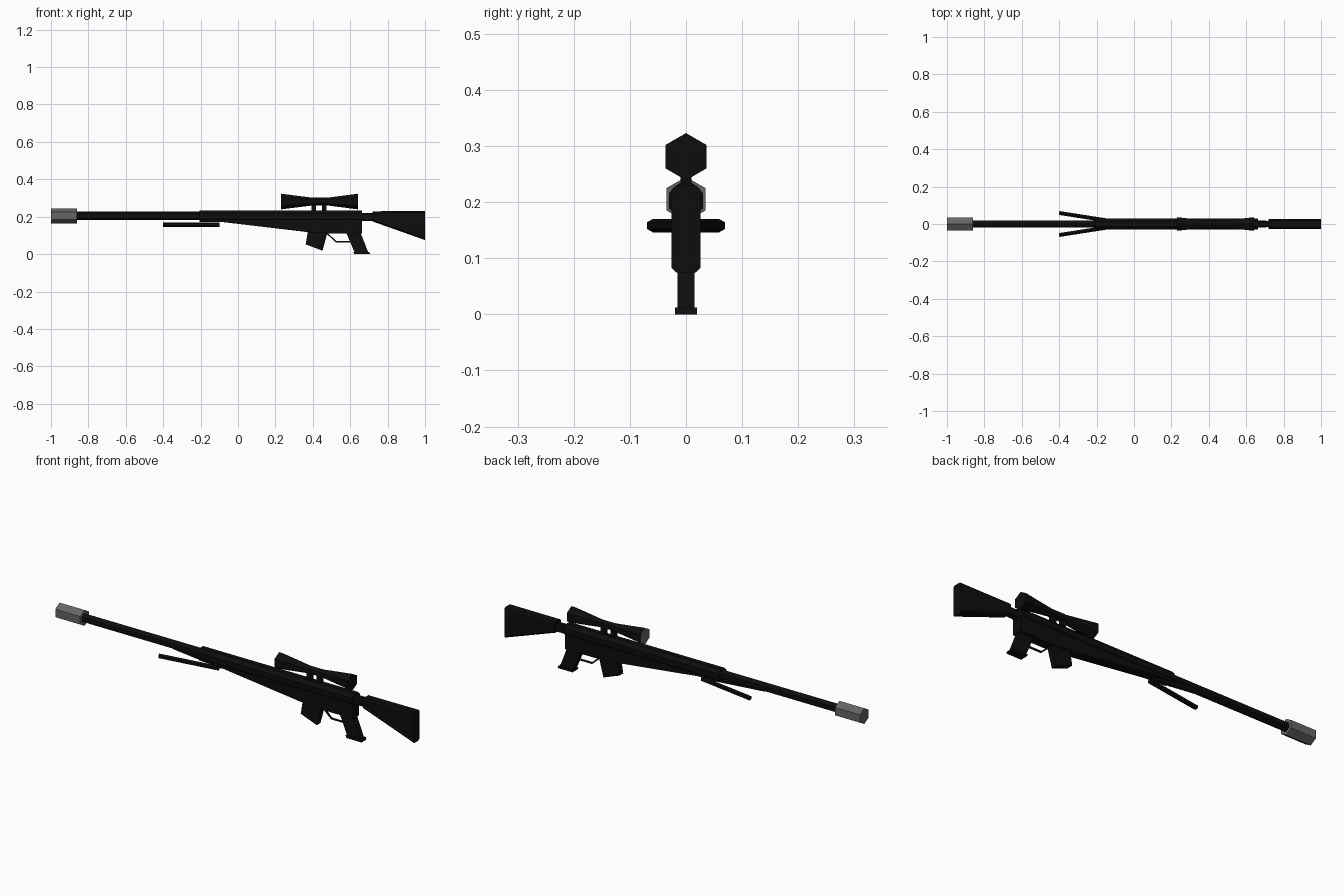
import bpy, bmesh, math
from mathutils import Vector

if "Cube" in bpy.data.objects:
    bpy.data.objects.remove(bpy.data.objects["Cube"])


def material(name, v):
    m = bpy.data.materials.new(name)
    m.diffuse_color = (v, v, v, 1)
    m.use_nodes = True
    m.node_tree.nodes["Principled BSDF"].inputs["Base Color"].default_value = m.diffuse_color
    return m


BLACK = material("gun black", 0.004)
GREY = material("steel grey", 0.13)


def finish(name, bm, mats):
    bmesh.ops.recalc_face_normals(bm, faces=bm.faces[:])
    me = bpy.data.meshes.new(name)
    bm.to_mesh(me)
    bm.free()
    for m in mats:
        me.materials.append(m)
    ob = bpy.data.objects.new(name, me)
    bpy.context.collection.objects.link(ob)
    return ob


def loft(name, rings, mats=(BLACK,)):
    """Skin a list of closed rings and cap both ends."""
    bm = bmesh.new()
    rows = [[bm.verts.new(p) for p in r] for r in rings]
    n = len(rows[0])
    for a, b in zip(rows, rows[1:]):
        for i in range(n):
            j = (i + 1) % n
            bm.faces.new((a[i], a[j], b[j], b[i]))
    bm.faces.new(rows[0])
    bm.faces.new(rows[-1][::-1])
    return finish(name, bm, mats)


def lathe(name, z, stations, mats=(BLACK,)):
    """Six-sided tube along x, corner up; stations are (x, radius)."""
    return loft(name, [[(x, r * math.sin(k * math.pi / 3), z + r * math.cos(k * math.pi / 3))
                        for k in range(6)] for x, r in stations], mats)


def rod(name, a, b, r, sides=6):
    """Straight rod between two points."""
    a, b = Vector(a), Vector(b)
    d = (b - a).normalized()
    u = d.cross(Vector((0, 0, 1))).normalized()
    v = u.cross(d)
    ang = [math.tau * (k + 0.5) / sides for k in range(sides)]
    return loft(name, [[p + r * (math.cos(t) * u + math.sin(t) * v) for t in ang] for p in (a, b)])


def plate(name, profile, half):
    """Side profile (x, z) extruded across y."""
    return loft(name, [[(x, y, z) for x, z in profile] for y in (-half, half)])


def chamfer_ring(x, z0, z1, w, c):
    """Rectangular section with cut corners."""
    return [(x, -w, z0 + c), (x, -w + c, z0), (x, w - c, z0), (x, w, z0 + c),
            (x, w, z1 - c), (x, w - c, z1), (x, -w + c, z1), (x, -w, z1 - c)]


# Barrel and muzzle brake
lathe("barrel", 0.205, [(-0.88, 0.023), (-0.18, 0.023)])
lathe("muzzle_brake", 0.205, [(-1.0, 0.04), (-0.86, 0.04)], (GREY,))

# Receiver: chamfered upper body and tapering lower body
loft("upper_receiver", [chamfer_ring(x, 0.172, 0.233, 0.03, 0.017) for x in (-0.205, 0.662)])
plate("lower_receiver", [(-0.2, 0.2), (-0.2, 0.176), (-0.08, 0.171), (0.37, 0.118),
                         (0.5, 0.11), (0.662, 0.11), (0.662, 0.2)], 0.025)

# Magazine, grip and trigger
plate("magazine", [(0.375, 0.13), (0.362, 0.052), (0.452, 0.018), (0.482, 0.13)], 0.015)
plate("grip", [(0.575, 0.13), (0.582, 0.107), (0.625, 0.005), (0.698, 0.005),
               (0.655, 0.115), (0.655, 0.13)], 0.015)
plate("grip_base", [(0.616, 0.012), (0.622, 0.0), (0.706, 0.0), (0.702, 0.012)], 0.0195)
guard = [(0.475, 0.112), (0.525, 0.066), (0.6, 0.066)]
for i, (a, b) in enumerate(zip(guard, guard[1:])):
    rod(f"trigger_guard_{i}", (a[0], 0, a[1]), (b[0], 0, b[1]), 0.005, 4)

# Stock and its neck
loft("stock_neck", [chamfer_ring(x, 0.178, 0.22, 0.015, 0.005) for x in (0.65, 0.73)])
loft("stock", [chamfer_ring(0.718, 0.175, 0.229, 0.026, 0.008),
               chamfer_ring(1.0, 0.075, 0.23, 0.026, 0.008)])

# Scope with a grey front lens, on two mounts
scope = lathe("scope", 0.281, [(0.23, 0.042), (0.395, 0.021), (0.48, 0.021), (0.642, 0.042)],
              (BLACK, GREY))
for f in scope.data.polygons:
    if f.normal.x < -0.9:
        f.material_index = 1
for i, x in enumerate((0.404, 0.46)):
    plate(f"scope_mount_{i}", [(x - 0.012, 0.22), (x + 0.012, 0.22),
                               (x + 0.012, 0.275), (x - 0.012, 0.275)], 0.01)

# Folded bipod legs
for side, s in (("left", 1), ("right", -1)):
    rod(f"bipod_leg_{side}", (-0.1, s * 0.012, 0.158), (-0.4, s * 0.059, 0.158), 0.012)
